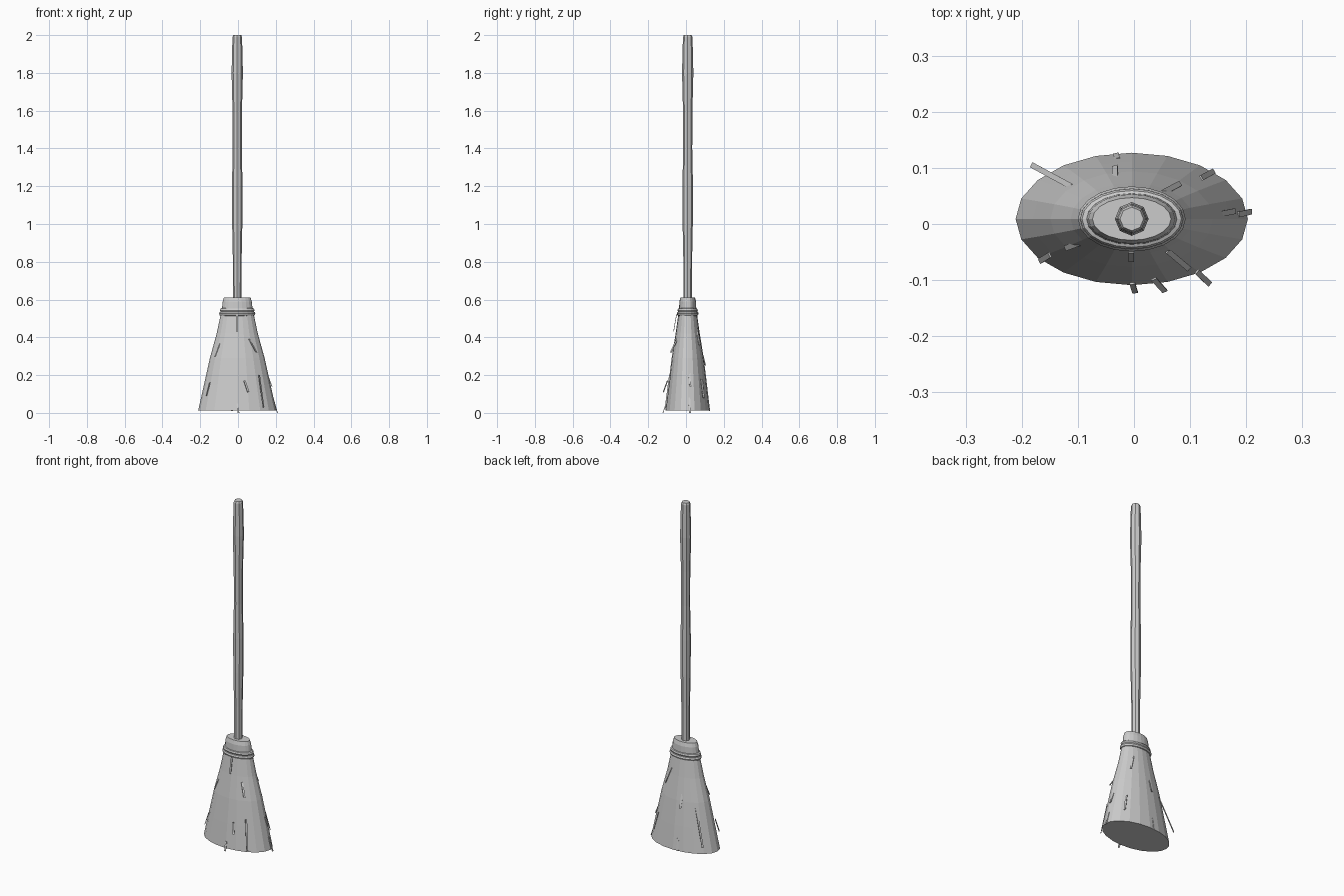
import bpy, bmesh, math
from mathutils import Vector

if "Cube" in bpy.data.objects:
    bpy.data.objects.remove(bpy.data.objects["Cube"])

CX, CY = -0.004, 0.009   # axis of the broom


def new_object(name, bm):
    bmesh.ops.recalc_face_normals(bm, faces=bm.faces[:])
    me = bpy.data.meshes.new(name)
    bm.to_mesh(me)
    bm.free()
    ob = bpy.data.objects.new(name, me)
    bpy.context.collection.objects.link(ob)
    return ob


def loft(name, rows, sides, closed=False):
    """Stack of elliptical rings (z, rx, ry); closed joins last to first."""
    bm = bmesh.new()
    rings = []
    for z, rx, ry in rows:
        rings.append([bm.verts.new((CX + rx * math.cos(2 * math.pi * i / sides),
                                    CY + ry * math.sin(2 * math.pi * i / sides), z))
                      for i in range(sides)])
    pairs = list(zip(rings, rings[1:]))
    if closed:
        pairs.append((rings[-1], rings[0]))
    for a, b in pairs:
        for i in range(sides):
            j = (i + 1) % sides
            bm.faces.new((a[i], a[j], b[j], b[i]))
    if not closed:
        bm.faces.new(rings[0])
        bm.faces.new(rings[-1])
    return new_object(name, bm)


def binding(name, z, rx, ry, r):
    """Elliptical cord ring."""
    rows = [(z + r * math.sin(k * math.pi / 4), rx + r * math.cos(k * math.pi / 4),
             ry + r * math.cos(k * math.pi / 4)) for k in range(8)]
    return loft(name, rows, 20, closed=True)


# Hand-whittled handle
loft("handle", [(z, r, r) for z, r in (
    (0.58, 0.022), (0.8, 0.023), (1.0, 0.027), (1.2, 0.028), (1.4, 0.024),
    (1.6, 0.025), (1.8, 0.030), (1.93, 0.027), (1.99, 0.025), (2.0, 0.021))], 8)

# Bristle bundle with its pinched neck and top
loft("bristle_head", [
    (0.012, 0.207, 0.118), (0.15, 0.176, 0.102), (0.29, 0.145, 0.085),
    (0.42, 0.109, 0.064), (0.51, 0.090, 0.051), (0.54, 0.082, 0.046),
    (0.59, 0.077, 0.044), (0.612, 0.070, 0.038)], 20)

# Cord binding
binding("lower_binding", 0.525, 0.083, 0.045, 0.013)
binding("upper_binding", 0.543, 0.080, 0.042, 0.012)

# Stray straws: start (x, y, z) and end (x, y, z)
straws = [
    ((-0.112, 0.067, 0.26), (-0.182, 0.105, 0.06)),
    ((-0.005, -0.050, 0.52), (-0.005, -0.066, 0.43)),
    ((0.060, -0.048, 0.39), (0.098, -0.080, 0.32)),
    ((0.035, -0.098, 0.17), (0.055, -0.120, 0.11)),
    ((0.112, -0.085, 0.20), (0.135, -0.107, 0.03)),
    ((-0.003, -0.106, 0.05), (0.002, -0.122, 0.0)),
    ((-0.150, -0.055, 0.16), (-0.168, -0.066, 0.09)),
    ((-0.092, -0.032, 0.38), (-0.122, -0.043, 0.30)),
    ((0.150, 0.017, 0.22), (0.180, 0.023, 0.14)),
    ((0.186, 0.017, 0.08), (0.209, 0.022, 0.0)),
    ((0.120, 0.082, 0.18), (0.142, 0.094, 0.08)),
    ((0.052, 0.056, 0.45), (0.082, 0.072, 0.36)),
    ((-0.034, 0.080, 0.34), (-0.034, 0.103, 0.25)),
    ((-0.030, 0.116, 0.08), (-0.032, 0.125, 0.01)),
]
for n, (p, q) in enumerate(straws):
    p, q = Vector(p), Vector(q)
    axis = (q - p).normalized()
    side = axis.cross(Vector((q.x - CX, q.y - CY, 0)).normalized()).normalized()
    side *= 0.005
    thick = axis.cross(side).normalized() * 0.0015
    bm = bmesh.new()
    for end in (p, q):
        for s, t in ((-1, -1), (1, -1), (1, 1), (-1, 1)):
            bm.verts.new(end + side * s + thick * t)
    bm.verts.ensure_lookup_table()
    for f in ((0, 1, 2, 3), (4, 5, 6, 7), (0, 1, 5, 4),
              (1, 2, 6, 5), (2, 3, 7, 6), (3, 0, 4, 7)):
        bm.faces.new([bm.verts[i] for i in f])
    for v in bm.verts:
        v.co.z = max(v.co.z, 0.0)
    new_object(f"straw_{n + 1}", bm)
